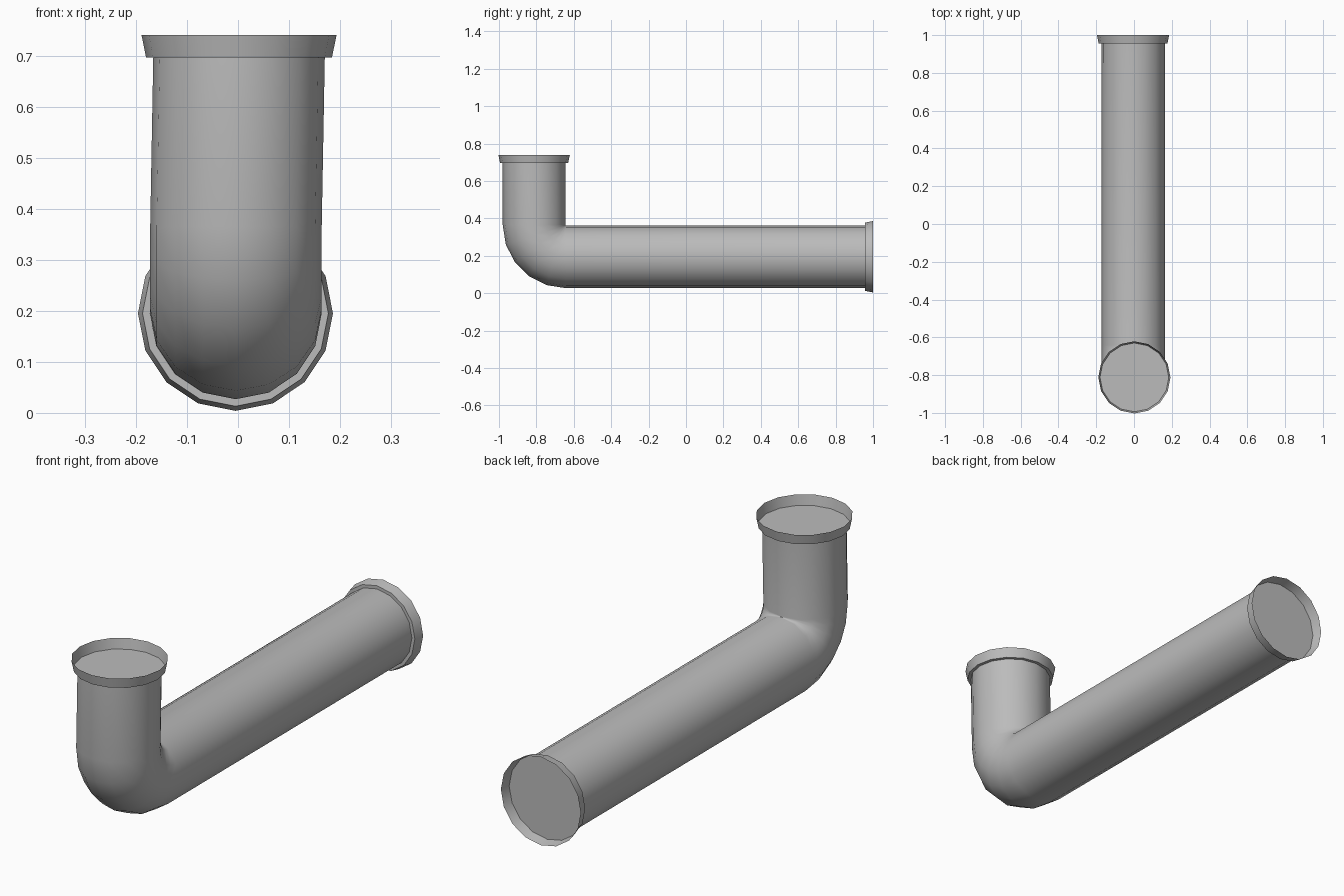
import bpy, bmesh
from math import sin, cos, pi, radians
from mathutils import Vector

cube = bpy.data.objects.get("Cube")
if cube:
    bpy.data.objects.remove(cube)

SIDES = 16
PIPE_R = 0.168
BEND_R = 0.17                                # centreline radius of the elbow
BEND_CENTRE = Vector((-0.004, -0.642, 0.365))
BEND_STEPS = 5

grey = bpy.data.materials.new("pipe grey")
grey.use_nodes = True
colour = (0.5, 0.5, 0.5, 1)
grey.diffuse_color = colour
grey.node_tree.nodes["Principled BSDF"].inputs["Base Color"].default_value = colour


def add_ring(bm, centre, direction, radius):
    """Circle of vertices facing a direction in the YZ plane."""
    side = Vector((1, 0, 0))
    up = side.cross(direction.normalized())
    angles = [2 * pi * i / SIDES for i in range(SIDES)]
    return [bm.verts.new(centre + radius * (side * cos(a) + up * sin(a))) for a in angles]


def add_tube(name, stations, floor=False):
    """Skin a row of (centre, direction, radius) stations; floor closes the first."""
    bm = bmesh.new()
    rings = [add_ring(bm, *s) for s in stations]
    for a, b in zip(rings, rings[1:]):
        for i in range(SIDES):
            j = (i + 1) % SIDES
            bm.faces.new((a[i], a[j], b[j], b[i]))
    if floor:
        bm.faces.new(rings[0][::-1])
    mesh = bpy.data.meshes.new(name)
    bm.to_mesh(mesh)
    bm.free()
    mesh.materials.append(grey)
    obj = bpy.data.objects.new(name, mesh)
    bpy.context.collection.objects.link(obj)
    bpy.ops.object.select_all(action="DESELECT")
    obj.select_set(True)
    bpy.context.view_layer.objects.active = obj
    bpy.ops.object.shade_smooth_by_angle(angle=radians(40))
    return obj


DOWN, UP, BACK = Vector((0, 0, -1)), Vector((0, 0, 1)), Vector((0, 1, 0))
top_end = Vector((0.002, -0.812, 0.696))
back_end = Vector((-0.005, 0.956, 0.195))

# Bent pipe: upright, tight elbow, long horizontal run
path = [(top_end, DOWN, PIPE_R)]
for k in range(BEND_STEPS + 1):
    t = pi / 2 * k / BEND_STEPS
    centre = BEND_CENTRE - BEND_R * Vector((0, cos(t), sin(t)))
    path.append((centre, Vector((0, sin(t), -cos(t))), PIPE_R))
path.append((back_end, BACK, PIPE_R))
add_tube("bent_pipe", path)

# Flared, cup-shaped collars on both ends
for name, base, direction in (("top_collar", top_end, UP), ("back_collar", back_end, BACK)):
    add_tube(name, [(base, direction, 0.182),
                    (base + direction * 0.044, direction, 0.191)], floor=True)
